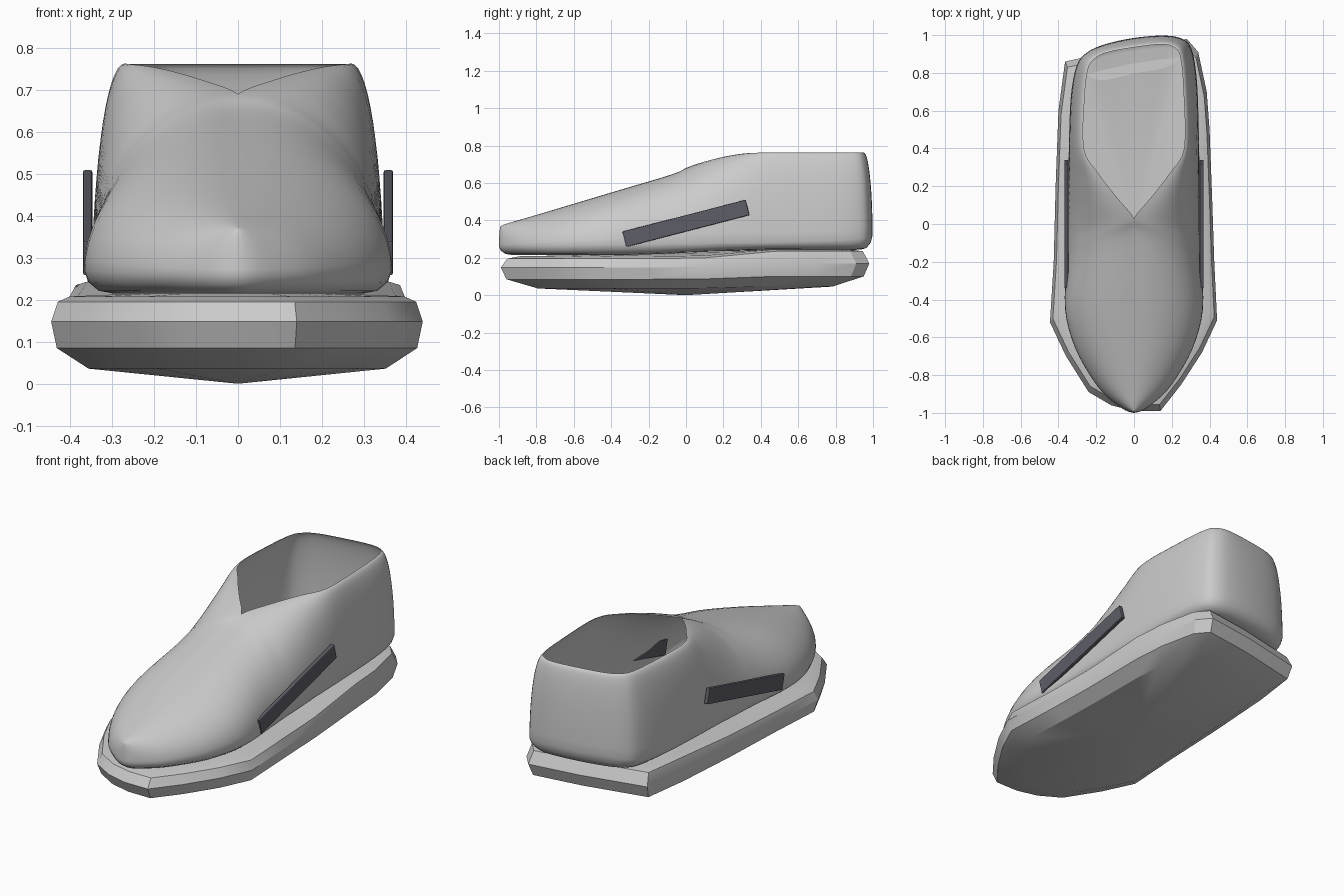
import bpy, bmesh, math
from mathutils import Vector

if "Cube" in bpy.data.objects:
    bpy.data.objects.remove(bpy.data.objects["Cube"])


def ramp(v, a, b):
    t = min(max((v - a) / (b - a), 0), 1)
    return t * t * (3 - 2 * t)


def catmull(a, b, c, d, t):
    return [0.5 * (2*q + (r-p)*t + (2*p - 5*q + 4*r - s)*t*t + (3*q - p - 3*r + s)*t**3)
            for p, q, r, s in zip(a, b, c, d)]


def loft(name, rings, caps, angle):
    """Join closed rings with faces; caps = (first pole, last pole), None leaves it open."""
    bm = bmesh.new()
    vs = [[bm.verts.new(p) for p in r] for r in rings]
    n = len(vs[0])
    for lo, hi in zip(vs, vs[1:]):
        for i in range(n):
            j = (i + 1) % n
            bm.faces.new((lo[i], lo[j], hi[j], hi[i]))
    for ring, pole in ((vs[0], caps[0]), (vs[-1], caps[1])):
        if pole:
            c = bm.verts.new(pole)
            for i in range(n):
                bm.faces.new((ring[i], ring[(i + 1) % n], c))
    bmesh.ops.remove_doubles(bm, verts=bm.verts, dist=0.0008)
    bmesh.ops.recalc_face_normals(bm, faces=bm.faces)
    me = bpy.data.meshes.new(name)
    bm.to_mesh(me)
    bm.free()
    ob = bpy.data.objects.new(name, me)
    bpy.context.collection.objects.link(ob)
    bpy.ops.object.select_all(action='DESELECT')
    ob.select_set(True)
    bpy.context.view_layer.objects.active = ob
    bpy.ops.object.shade_smooth_by_angle(angle=math.radians(angle))
    return ob


# Sole: faceted outline stacked in scaled layers, higher at the heel
outline = [(0.14, -0.99), (0.25, -0.85), (0.36, -0.68), (0.44, -0.51), (0.425, -0.2),
           (0.415, 0.1), (0.40, 0.5), (0.385, 0.7), (0.34, 0.91), (0.28, 0.98),
           (0.0, 0.94), (-0.365, 0.86), (-0.40, 0.6), (-0.415, 0.2), (-0.425, -0.2),
           (-0.445, -0.52), (-0.36, -0.7), (-0.24, -0.89), (-0.12, -0.96), (0.0, -0.99)]
layers = [(0.80, 0.036, 0.01), (0.97, 0.085, 0.016), (1.0, 0.148, 0.022),
          (0.965, 0.195, 0.04), (0.90, 0.208, 0.035)]
rings = [[(x * s, y * s, z + dz * ramp(y, 0.0, 0.5)) for x, y in outline]
         for s, z, dz in layers]
loft("sole", rings, ((0, 0, 0), (0, 0, 0.225)), 28)

# Upper: half columns from heel to toe (wall x, y, z, then rim or ridge x, y, z)
columns = [(0, .985, .32, 0, .935, .762), (.15, .975, .32, .14, .93, .762),
           (.25, .945, .31, .21, .905, .762), (.305, .88, .30, .245, .85, .762),
           (.335, .70, .29, .262, .68, .762), (.345, .40, .28, .265, .40, .762),
           (.348, .20, .28, .19, .27, .752), (.35, .05, .275, .09, .14, .725),
           (.352, -.08, .275, 0, .03, .69), (.355, -.2, .27, 0, -.06, .648),
           (.365, -.45, .27, 0, -.35, .562), (.31, -.66, .265, 0, -.6, .488),
           (.2, -.85, .26, 0, -.83, .42), (.1, -.95, .26, 0, -.95, .385),
           (0, -1, .26, 0, -.99, .37)]
flip = lambda c: (-c[0], c[1], c[2], -c[3], c[4], c[5])
ctrl = [flip(columns[1])] + columns + [flip(columns[-2])]
half = []
for i in range(1, len(ctrl) - 2):
    for k in range(4):
        c = catmull(*ctrl[i - 1:i + 3], k / 4)
        if i >= 9:
            c[3] = 0
        c[0], c[3] = max(c[0], 0), max(c[3], 0)
        half.append(c)
half.append(list(columns[-1]))
loop = half + [list(flip(c)) for c in half[-2:0:-1]]


def skew(p):
    return Vector((p.x, p.y + 0.15 * p.x * ramp(p.y, 0.4, 0.9), p.z))


def under(c, d, f):
    """Point of the rolled lower edge: d inward, fraction f of the way down."""
    inward = Vector((-c[0], max(-0.7, min(0.7, c[1])) - c[1], 0)).normalized()
    bottom = 0.215 + 0.028 * ramp(c[1], -0.4, 0.5)
    return skew(Vector((c[0], c[1], c[2] + (bottom - c[2]) * f)) + inward * d)


def wall(c, a):
    b, t = Vector(c[:3]), Vector(c[3:])
    p = t + (b - t) * math.cos(a)
    p.z = b.z + (t.z - b.z) * math.sin(a)
    return skew(p)


rings = [[under(c, d, f) for c in loop] for d, f in ((.07, 1), (.035, .88), (.01, .5))]
rings += [[wall(c, math.pi / 2 * k / 14) for c in loop] for k in range(15)]
loft("upper", rings, ((0, 0, 0.235), None), 40)

# Side straps: slanted dark bars, one on each side
mat = bpy.data.materials.new("dark_grey")
mat.diffuse_color = (0.11, 0.11, 0.135, 1)
mat.use_nodes = True
mat.node_tree.nodes["Principled BSDF"].inputs["Base Color"].default_value = mat.diffuse_color
for side, label in ((1, "right"), (-1, "left")):
    bpy.ops.mesh.primitive_cube_add(size=1, location=(side * 0.358, 0, 0.384),
                                    rotation=(math.radians(14.5), 0, 0))
    bar = bpy.context.object
    bar.name = label + "_side_strap"
    bar.scale = (0.022, 0.68, 0.085)
    bpy.ops.object.transform_apply(location=False, rotation=False, scale=True)
    bev = bar.modifiers.new("bevel", 'BEVEL')
    bev.width, bev.segments = 0.005, 2
    bar.data.materials.append(mat)
